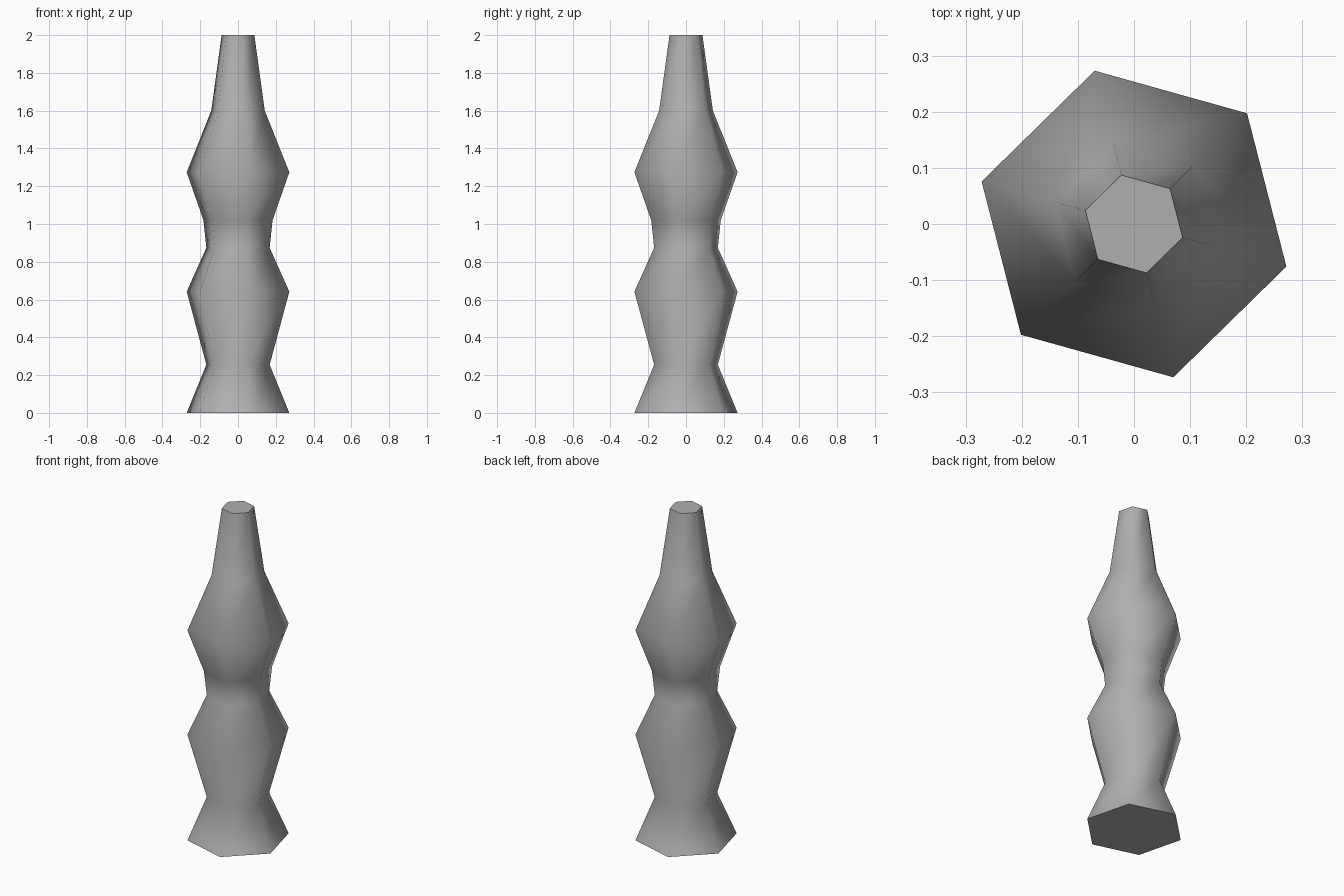
import bpy, bmesh, math

if "Cube" in bpy.data.objects:
    bpy.data.objects.remove(bpy.data.objects["Cube"])

SIDES = 6
PHASE = math.radians(-15.6)

# Profile of the turned post: (corner radius, height)
PROFILE = [(0.282, 0.0), (0.174, 0.255), (0.282, 0.642), (0.174, 0.874),
           (0.19, 1.02), (0.282, 1.274), (0.147, 1.60), (0.09, 2.0)]

bm = bmesh.new()

# One hexagonal ring per profile point
rings = []
for r, z in PROFILE:
    angles = [PHASE + math.tau * i / SIDES for i in range(SIDES)]
    rings.append([bm.verts.new((r * math.cos(a), r * math.sin(a), z)) for a in angles])

# Smooth sides between the rings
for low, high in zip(rings, rings[1:]):
    for i in range(SIDES):
        j = (i + 1) % SIDES
        bm.faces.new((low[i], low[j], high[j], high[i])).smooth = True

# Flat end caps with sharp rims
for cap in (bm.faces.new(rings[0][::-1]), bm.faces.new(rings[-1])):
    cap.smooth = False
    for edge in cap.edges:
        edge.smooth = False

mesh = bpy.data.meshes.new("turned_post")
bm.to_mesh(mesh)
bm.free()
post = bpy.data.objects.new("turned_post", mesh)
bpy.context.collection.objects.link(post)

# Darker grey finish
finish = bpy.data.materials.new("dark_grey")
finish.diffuse_color = (0.43, 0.43, 0.43, 1.0)
finish.use_nodes = True
finish.node_tree.nodes["Principled BSDF"].inputs["Base Color"].default_value = finish.diffuse_color
mesh.materials.append(finish)
